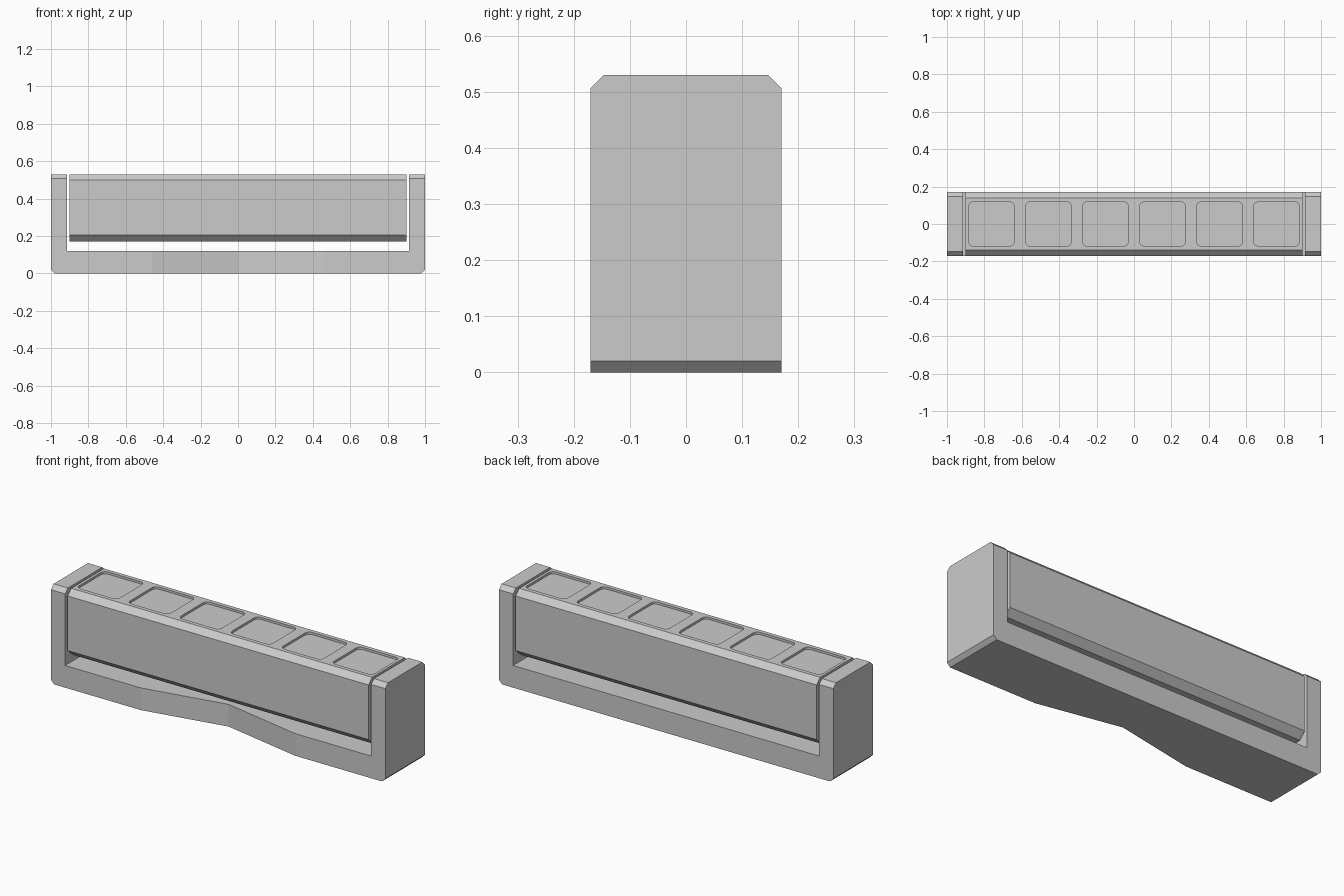
import bpy, bmesh, math
from mathutils import Vector

if "Cube" in bpy.data.objects:
    bpy.data.objects.remove(bpy.data.objects["Cube"])


def prism(bm, points, direction):
    """Extrude a closed outline of 3D points along a direction."""
    face = bm.faces.new([bm.verts.new(p) for p in points])
    ext = bmesh.ops.extrude_face_region(bm, geom=[face])
    verts = [g for g in ext["geom"] if isinstance(g, bmesh.types.BMVert)]
    bmesh.ops.translate(bm, verts=verts, vec=Vector(direction))


def finish(bm, name):
    bmesh.ops.recalc_face_normals(bm, faces=bm.faces)
    me = bpy.data.meshes.new(name)
    bm.to_mesh(me)
    bm.free()
    ob = bpy.data.objects.new(name, me)
    bpy.context.collection.objects.link(ob)
    return ob


def cut(ob, cutter):
    cutter.hide_render = True
    mod = ob.modifiers.new("cut", "BOOLEAN")
    mod.operation = "DIFFERENCE"
    mod.solver = "EXACT"
    mod.object = cutter
    bpy.context.view_layer.objects.active = ob
    bpy.ops.object.modifier_apply(modifier=mod.name)
    bpy.data.objects.remove(cutter)


W, H, IN, BASE = 0.17, 0.53, 0.915, 0.12

# U-shaped cradle: chamfered lower corners, two end posts
half = [(0.98, 0), (1, 0.02), (1, H), (IN, H), (IN, BASE)]
outline = half + [(-x, z) for x, z in reversed(half)]
bm = bmesh.new()
prism(bm, [(x, -W, z) for x, z in outline], (0, 2 * W, 0))
tops = [e for e in bm.edges
        if all(v.co.z > H - 0.001 for v in e.verts)
        and abs(e.verts[0].co.y - e.verts[1].co.y) < 0.001]
bmesh.ops.bevel(bm, geom=tops, offset=0.023, segments=1, affect="EDGES")
cradle = finish(bm, "cradle")

# Shallow V notch in the front of the base
bm = bmesh.new()
s = 0.09 / 0.46
prism(bm, [(-0.46 - 0.1 / s * 0.09, -W - 0.009, -0.1),
           (0.46 + 0.1 / s * 0.09, -W - 0.009, -0.1),
           (0, -W + 0.09, -0.1)], (0, 0, 0.35))
cut(cradle, finish(bm, "notch_cutter"))

# Floating body with chamfered long edges
half = [(0.135, 0.17), (W, 0.205), (W, 0.5), (0.14, H)]
outline = half + [(-y, z) for y, z in reversed(half)]
bm = bmesh.new()
prism(bm, [(-0.9, y, z) for y, z in outline], (1.8, 0, 0))
body = finish(bm, "body")

# Row of six rounded shallow pockets on the top
bm = bmesh.new()
hx, hy, r = 0.122, 0.118, 0.025
for i in range(6):
    cx = (i - 2.5) * 0.305
    pts = []
    for k, (sx, sy) in enumerate([(1, 1), (-1, 1), (-1, -1), (1, -1)]):
        for j in range(5):
            a = math.radians(90 * k + 22.5 * j)
            pts.append((cx + sx * (hx - r) + r * math.cos(a),
                        sy * (hy - r) + r * math.sin(a), H - 0.012))
    prism(bm, pts, (0, 0, 0.1))
cut(body, finish(bm, "pocket_cutter"))
